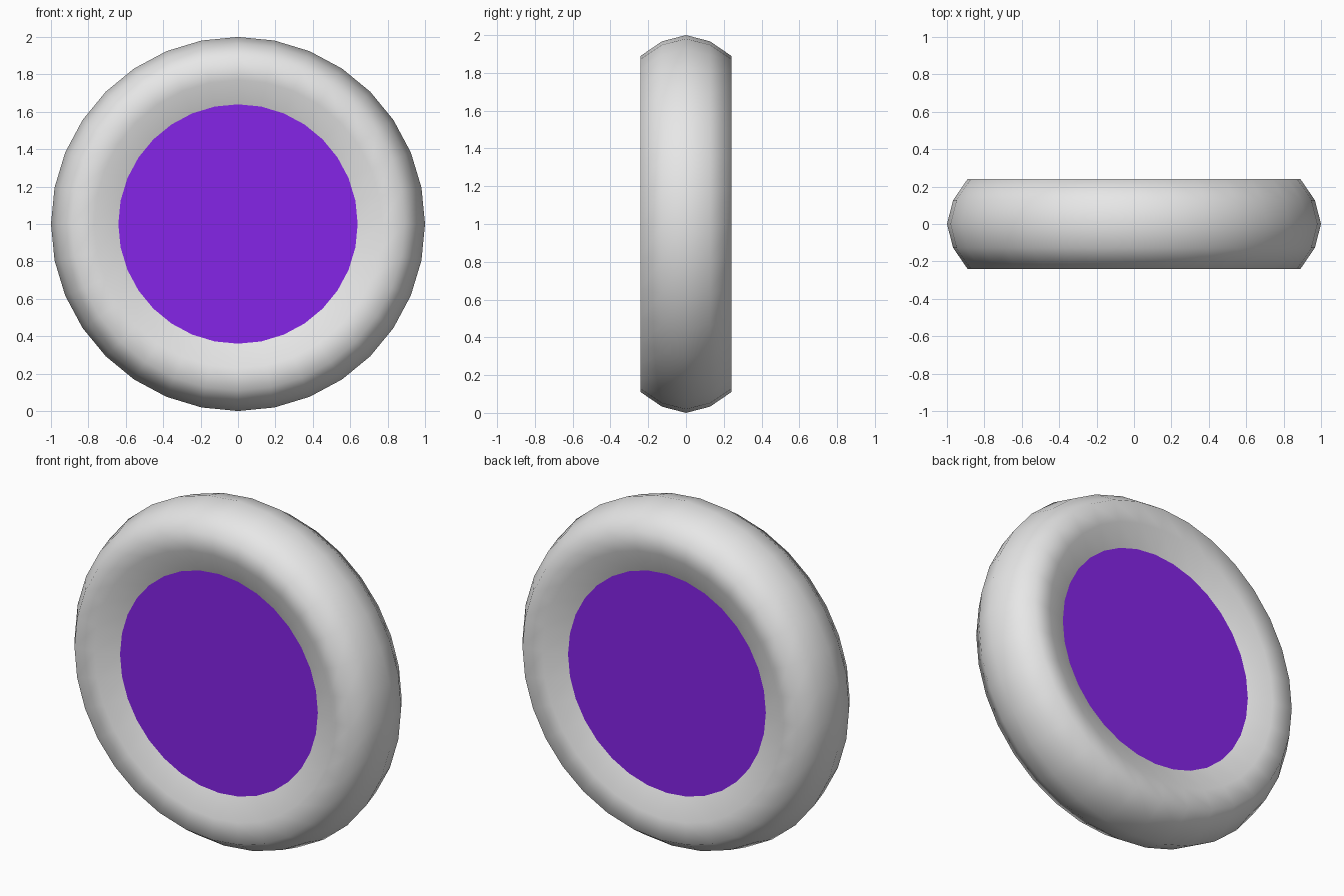
import bpy
import bmesh
from math import cos, sin, pi
from mathutils import Matrix, Vector

SIDES = 32
HUB_RADIUS, HUB_HALF = 0.64, 0.176

if "Cube" in bpy.data.objects:
    bpy.data.objects.remove(bpy.data.objects["Cube"])


def make_material(name, rgb, roughness=0.6):
    mat = bpy.data.materials.new(name)
    mat.use_nodes = True
    mat.diffuse_color = (*rgb, 1)
    shader = mat.node_tree.nodes["Principled BSDF"]
    shader.inputs["Base Color"].default_value = (*rgb, 1)
    shader.inputs["Roughness"].default_value = roughness
    return mat


def add_object(name, bm, mat, smooth):
    bmesh.ops.recalc_face_normals(bm, faces=bm.faces)
    for face in bm.faces:
        face.smooth = smooth
    mesh = bpy.data.meshes.new(name)
    bm.to_mesh(mesh)
    bm.free()
    mesh.materials.append(mat)
    obj = bpy.data.objects.new(name, mesh)
    obj.location.z = 1
    bpy.context.collection.objects.link(obj)
    return obj


grey = make_material("light grey rubber", (0.8, 0.8, 0.8))
purple = make_material("purple hub", (0.25, 0.019, 0.85))

# Tyre: half profile (radius, y) mirrored and turned around the y axis
half = [(0.967, 0.127), (0.89, 0.24), (0.77, 0.226), (HUB_RADIUS, HUB_HALF)]
profile = [(r, -y) for r, y in reversed(half)] + [(1, 0)] + half
bm = bmesh.new()
rings = []
for i in range(SIDES):
    a = 2 * pi * i / SIDES
    rings.append([bm.verts.new((r * cos(a), y, r * sin(a))) for r, y in profile])
for i, ring in enumerate(rings):
    following = rings[(i + 1) % SIDES]
    for j in range(len(profile) - 1):
        bm.faces.new((ring[j], ring[j + 1], following[j + 1], following[j]))
# Inner wall closes the ring against the hub
for i, ring in enumerate(rings):
    following = rings[(i + 1) % SIDES]
    bm.faces.new((ring[-1], ring[0], following[0], following[-1])).smooth = False
tyre = add_object("tyre", bm, grey, True)
for poly in tyre.data.polygons[-SIDES:]:
    poly.use_smooth = False
for edge in tyre.data.edges:
    ends = [tyre.data.vertices[v].co for v in edge.vertices]
    if all(Vector((p.x, p.z)).length < HUB_RADIUS + 0.01 for p in ends):
        edge.use_edge_sharp = True

# Hub: flat disc filling the tyre, shown on both sides
bm = bmesh.new()
bmesh.ops.create_cone(bm, cap_ends=True, segments=SIDES, radius1=HUB_RADIUS,
                      radius2=HUB_RADIUS, depth=2 * HUB_HALF,
                      matrix=Matrix.Rotation(pi / 2, 4, "X"))
add_object("hub", bm, purple, False)
